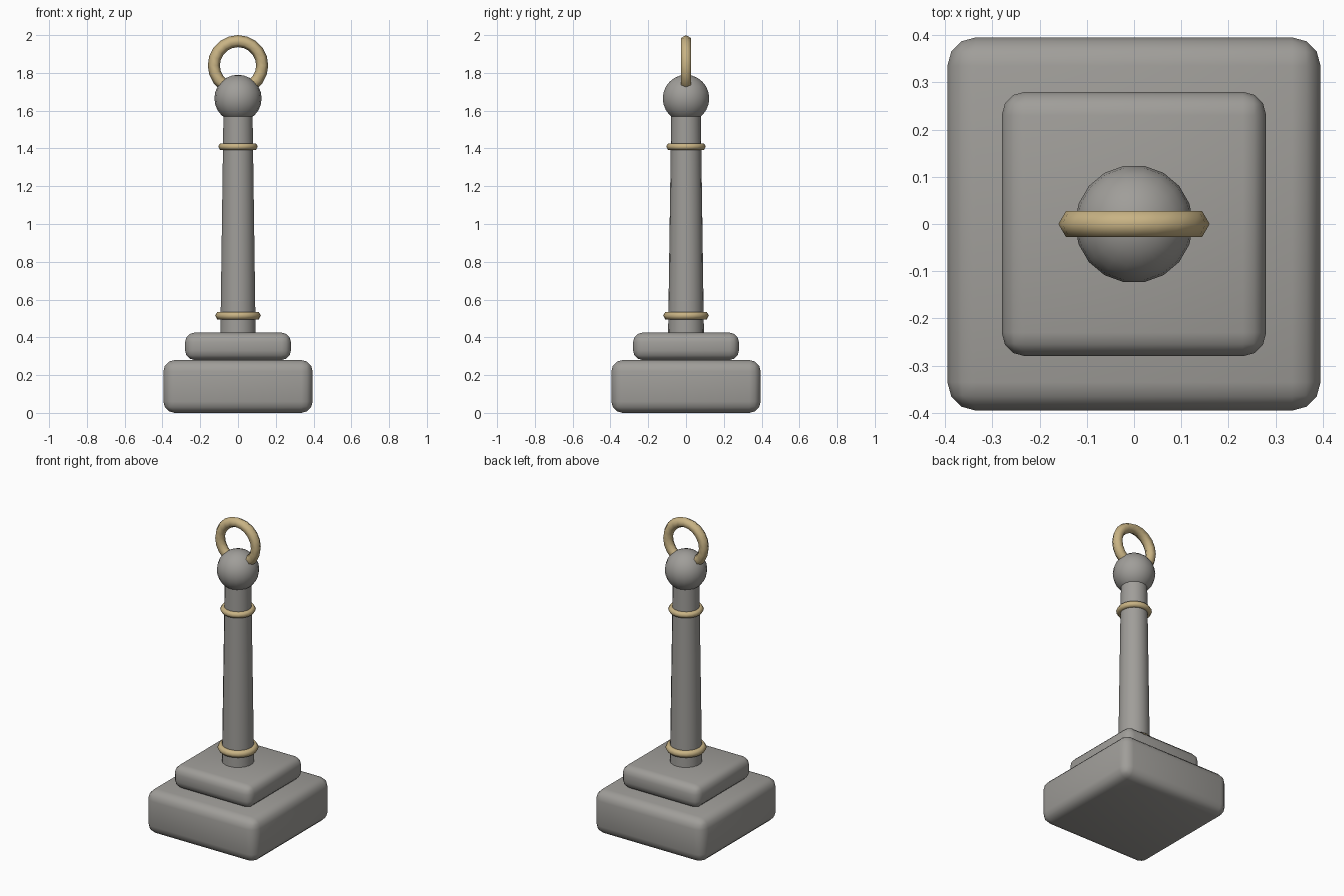
import bpy
import math

old = bpy.data.objects.get("Cube")
if old:
    bpy.data.objects.remove(old, do_unlink=True)


def material(name, rgb):
    mat = bpy.data.materials.new(name)
    mat.use_nodes = True
    mat.diffuse_color = (*rgb, 1)
    mat.node_tree.nodes["Principled BSDF"].inputs["Base Color"].default_value = (*rgb, 1)
    return mat


stone = material("grey stone", (0.35, 0.34, 0.32))
brass = material("pale brass", (0.58, 0.45, 0.23))


def finish(name, mat, angle=50):
    obj = bpy.context.object
    obj.name = name
    obj.data.materials.append(mat)
    bpy.ops.object.shade_smooth_by_angle(angle=math.radians(angle))
    return obj


def rounded_slab(name, half, bottom, top, radius):
    bpy.ops.mesh.primitive_cube_add(size=1, location=(0, 0, (bottom + top) / 2))
    bpy.context.object.scale = (half * 2, half * 2, top - bottom)
    bpy.ops.object.transform_apply(location=False, rotation=False, scale=True)
    bevel = bpy.context.object.modifiers.new("rounded edges", "BEVEL")
    bevel.width = radius
    bevel.segments = 3
    bpy.ops.object.modifier_apply(modifier=bevel.name)
    finish(name, stone)


def ring(name, z, major, minor, upright=False):
    bpy.ops.mesh.primitive_torus_add(
        major_segments=20, minor_segments=6, major_radius=major, minor_radius=minor,
        location=(0, 0, z), rotation=(math.pi / 2 if upright else 0, 0, 0))
    finish(name, brass, 65)


# Stepped base
rounded_slab("base_slab", 0.395, 0, 0.28, 0.06)
rounded_slab("upper_step", 0.28, 0.28, 0.425, 0.05)

# Tapered shaft
bpy.ops.mesh.primitive_cone_add(vertices=18, radius1=0.095, radius2=0.078,
                                depth=1.2, location=(0, 0, 1.0))
finish("shaft", stone)

# Ball finial
bpy.ops.mesh.primitive_uv_sphere_add(segments=18, ring_count=12, radius=0.125,
                                     location=(0, 0, 1.665), rotation=(0, 0, math.pi / 2))
finish("ball_finial", stone)

# Bands around the shaft and the upright loop on the ball
ring("lower_band", 0.515, 0.098, 0.023)
ring("upper_band", 1.41, 0.085, 0.02)
ring("top_loop", 1.84, 0.128, 0.032, upright=True)
